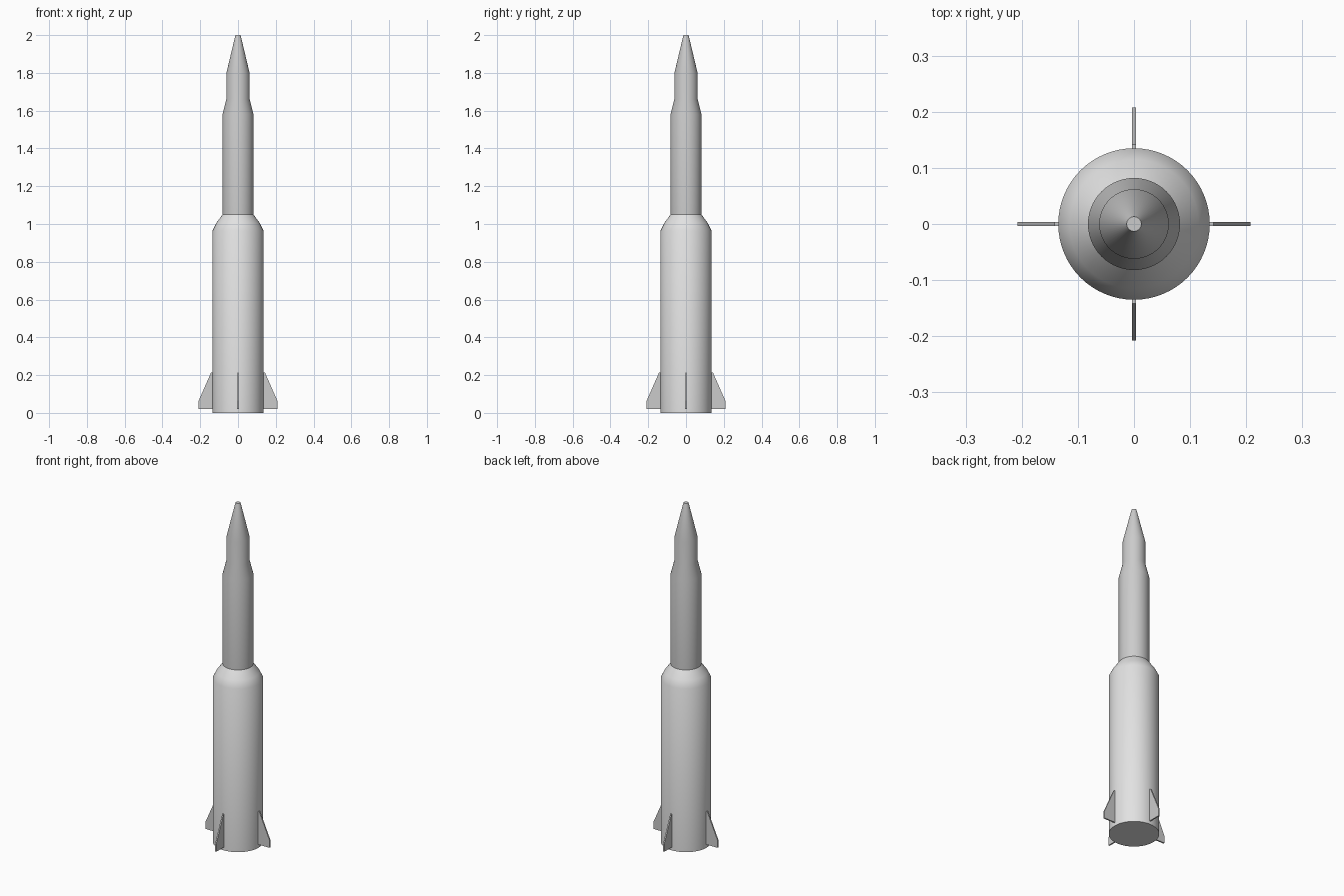
import bpy, bmesh, math

if "Cube" in bpy.data.objects:
    bpy.data.objects.remove(bpy.data.objects["Cube"])

def material(name, v):
    m = bpy.data.materials.new(name)
    m.diffuse_color = (v, v, v, 1)
    m.use_nodes = True
    m.node_tree.nodes["Principled BSDF"].inputs["Base Color"].default_value = m.diffuse_color
    return m

light_grey = material("light grey", 0.76)
mid_grey = material("mid grey", 0.6)

def finish(name, bm, mat, smooth=True):
    bmesh.ops.recalc_face_normals(bm, faces=bm.faces)
    me = bpy.data.meshes.new(name)
    bm.to_mesh(me)
    bm.free()
    me.materials.append(mat)
    ob = bpy.data.objects.new(name, me)
    bpy.context.collection.objects.link(ob)
    if smooth:
        bpy.ops.object.select_all(action='DESELECT')
        ob.select_set(True)
        bpy.context.view_layer.objects.active = ob
        bpy.ops.object.shade_smooth_by_angle(angle=math.radians(30))
    return ob

def lathe(name, profile, mat, n=64):
    """Closed solid of revolution from (radius, height) points."""
    bm = bmesh.new()
    rings = [[bm.verts.new((r * math.cos(2 * math.pi * i / n),
                            r * math.sin(2 * math.pi * i / n), z))
              for i in range(n)] for r, z in profile]
    for a, b in zip(rings, rings[1:]):
        for i in range(n):
            j = (i + 1) % n
            bm.faces.new((a[i], a[j], b[j], b[i]))
    bm.faces.new(rings[0])
    bm.faces.new(rings[-1])
    return finish(name, bm, mat)

# Lower stage with its rounded shoulder
lathe("lower_stage", [(0.135, 0), (0.135, 0.965), (0.115, 1.005), (0.08, 1.053)], light_grey)

# Upper stage, tapered collar, neck and nose
lathe("upper_stage", [(0.082, 1.05), (0.082, 1.58), (0.062, 1.66), (0.062, 1.797),
                      (0.016, 1.99), (0.013, 2.0)], mid_grey)

# Four swept fins
outline = [(0.125, 0.02), (0.208, 0.02), (0.208, 0.065), (0.142, 0.215), (0.125, 0.215)]
for k in range(4):
    bm = bmesh.new()
    face = bm.faces.new([bm.verts.new((x, -0.004, z)) for x, z in outline])
    ext = bmesh.ops.extrude_face_region(bm, geom=[face])
    bmesh.ops.translate(bm, vec=(0, 0.008, 0),
                        verts=[g for g in ext["geom"] if isinstance(g, bmesh.types.BMVert)])
    fin = finish("fin_%d" % (k + 1), bm, mid_grey, smooth=False)
    fin.rotation_euler.z = k * math.pi / 2
